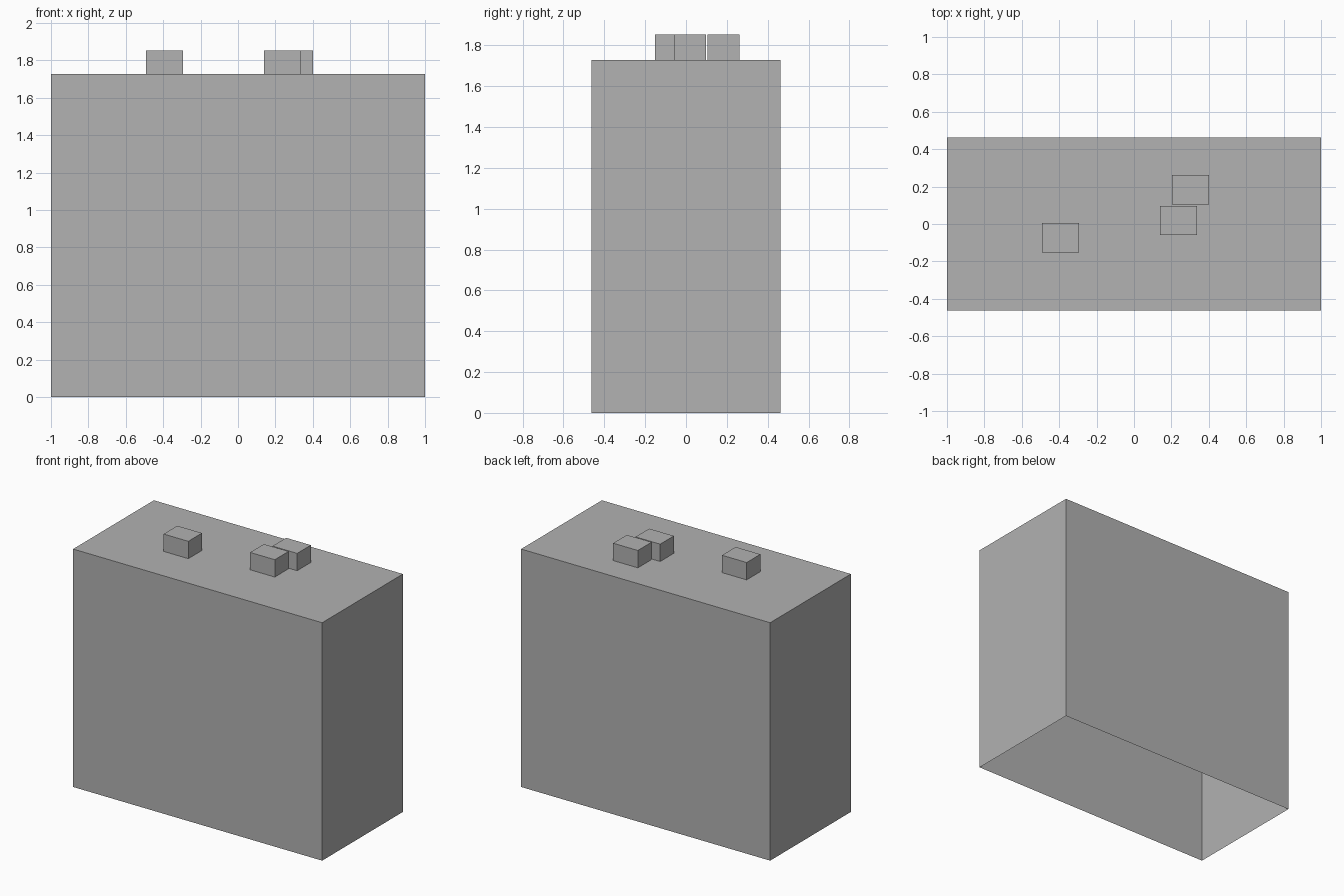
import bpy
import bmesh
from mathutils import Vector

default = bpy.data.objects.get("Cube")
if default:
    bpy.data.objects.remove(default, do_unlink=True)

# Single plain grey
GREY = (0.445, 0.445, 0.445, 1.0)
grey = bpy.data.materials.new("plain_grey")
grey.use_nodes = True
grey.diffuse_color = GREY
grey.node_tree.nodes["Principled BSDF"].inputs["Base Color"].default_value = GREY


def open_box(name, center, size):
    """Thin-walled box with no underside; center is the middle of its base."""
    bm = bmesh.new()
    bmesh.ops.create_cube(bm, size=1)
    bm.normal_update()
    underside = [f for f in bm.faces if f.normal.z < -0.5]
    bmesh.ops.delete(bm, geom=underside, context="FACES_ONLY")
    for v in bm.verts:
        v.co = Vector((v.co.x * size[0], v.co.y * size[1], (v.co.z + 0.5) * size[2]))
    mesh = bpy.data.meshes.new(name)
    bm.to_mesh(mesh)
    bm.free()
    mesh.materials.append(grey)
    obj = bpy.data.objects.new(name, mesh)
    obj.location = center
    bpy.context.collection.objects.link(obj)
    return obj


# Main hollow block, open below
ROOF = 1.727
open_box("main_block", (0, 0, 0), (2.0, 0.926, ROOF))

# Three equal boxes on the roof
roof_boxes = {
    "roof_box_right": (-0.392, -0.073),
    "roof_box_middle": (0.238, 0.019),
    "roof_box_left": (0.302, 0.184),
}
for name, (x, y) in roof_boxes.items():
    open_box(name, (x, y, ROOF), (0.198, 0.157, 0.126))
